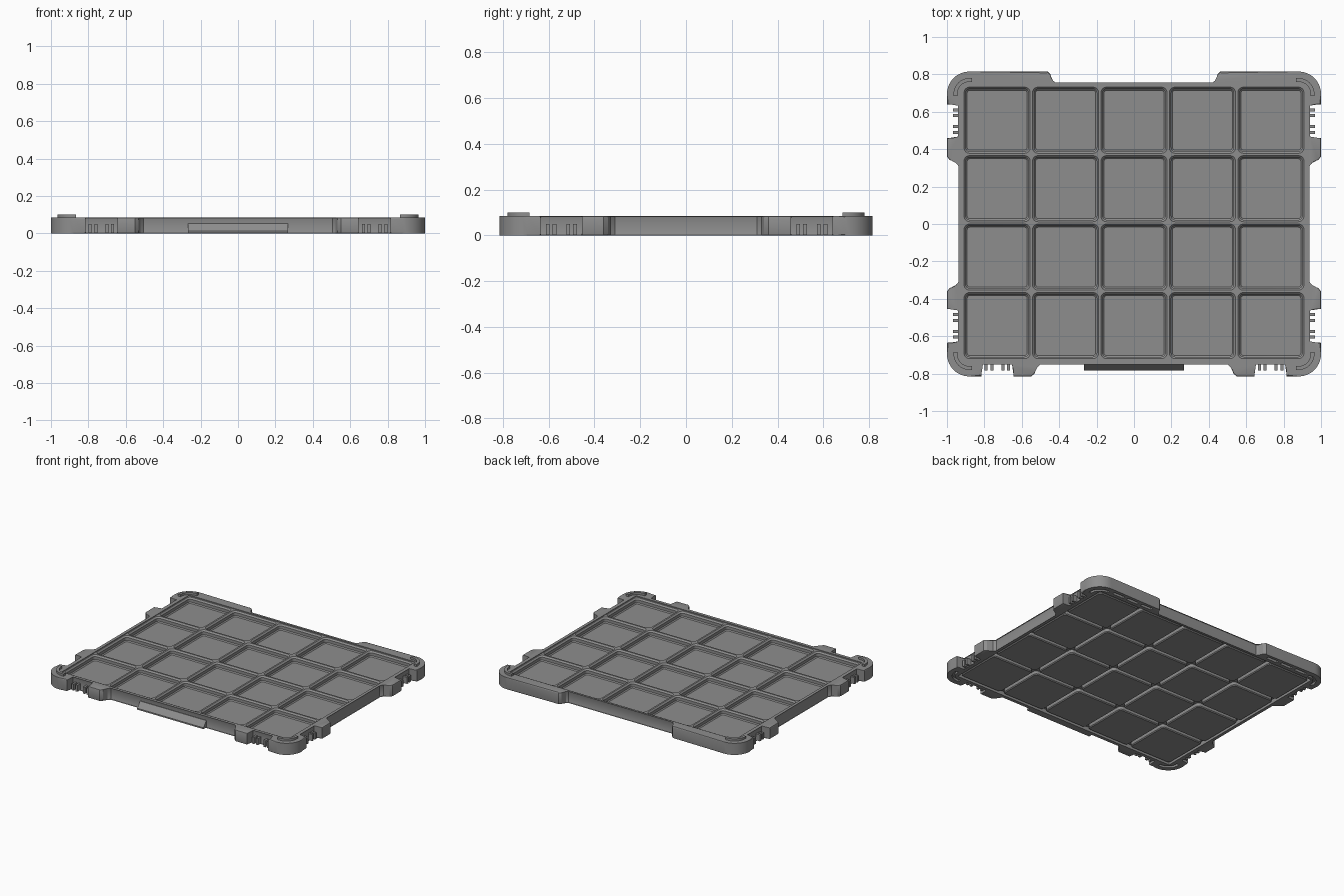
import bpy, bmesh, math

if "Cube" in bpy.data.objects:
    bpy.data.objects.remove(bpy.data.objects["Cube"])

PITCH, CY = 0.366, 0.006          # cell spacing and y centre of the cell grid
TOP = 0.085                       # rim height

grey = bpy.data.materials.new("plastic grey")
grey.diffuse_color = (0.27, 0.27, 0.27, 1)
grey.use_nodes = True
grey.node_tree.nodes["Principled BSDF"].inputs["Base Color"].default_value = grey.diffuse_color


def finish(bm, name):
    bmesh.ops.recalc_face_normals(bm, faces=bm.faces)
    me = bpy.data.meshes.new(name)
    bm.to_mesh(me)
    bm.free()
    me.materials.append(grey)
    ob = bpy.data.objects.new(name, me)
    bpy.context.collection.objects.link(ob)
    return ob


def loft(bm, rings):
    """Closed solid through rings of 3D points."""
    vs = [[bm.verts.new(p) for p in r] for r in rings]
    n = len(vs[0])
    for a, b in zip(vs, vs[1:]):
        for i in range(n):
            j = (i + 1) % n
            bm.faces.new((a[i], a[j], b[j], b[i]))
    bm.faces.new(vs[0][::-1])
    bm.faces.new(vs[-1])


def prism(bm, pts, z0, z1):
    loft(bm, [[(x, y, z) for x, y in pts] for z in (z0, z1)])


def box(bm, x0, x1, y0, y1, z0, z1):
    prism(bm, [(x0, y0), (x1, y0), (x1, y1), (x0, y1)], z0, z1)


def arc(cx, cy, r, a0, a1, n=10):
    return [(cx + r * math.cos(math.radians(a0 + (a1 - a0) * i / n)),
             cy + r * math.sin(math.radians(a0 + (a1 - a0) * i / n))) for i in range(n + 1)]


def rounded(cx, cy, h, r, n=4):
    d = h - r
    out = []
    for k, (sx, sy) in enumerate(((1, 1), (-1, 1), (-1, -1), (1, -1))):
        out += arc(cx + sx * d, cy + sy * d, r, 90 * k, 90 * k + 90, n)
    return out


def cells():
    return [((i - 2) * PITCH, CY + (j - 1.5) * PITCH) for i in range(5) for j in range(4)]


def cut(ob, cutter):
    m = ob.modifiers.new("cut", 'BOOLEAN')
    m.operation, m.solver, m.object = 'DIFFERENCE', 'EXACT', cutter
    bpy.context.view_layer.objects.active = ob
    bpy.ops.object.modifier_apply(modifier=m.name)
    bpy.data.objects.remove(cutter)


def smooth(ob):
    bpy.ops.object.select_all(action='DESELECT')
    ob.select_set(True)
    bpy.context.view_layer.objects.active = ob
    bpy.ops.object.shade_smooth_by_angle(angle=math.radians(30))


def corner_arcs(bm, z0, z1):
    # curved L-shaped band following each corner
    for sx in (1, -1):
        for sy in (1, -1):
            band = [(.965, .685)] + arc(.88, .695, .085, 0, 90) + [(.865, .78)]
            band += [(.865, .76)] + arc(.88, .695, .065, 90, 0) + [(.945, .685)]
            prism(bm, [(sx * x, sy * y) for x, y in band], z0, z1)


# tray outline: right half, then mirrored
half = [(.425, .75), (.438, .762), (.447, .80), (.462, .815)]
half += arc(.88, .695, .12, 90, 0)
half += [(1, .64), (.935, .64), (.935, .46), (1, .46), (1, .36), (.985, .342),
         (.945, .33), (.93, .31), (.93, -.31), (.945, -.33), (.985, -.342), (1, -.36),
         (1, -.455), (.935, -.455), (.935, -.635), (1, -.635)]
half += arc(.88, -.695, .12, 0, -90)
half += [(.815, -.815), (.815, -.745), (.645, -.745), (.645, -.815), (.55, -.815),
         (.532, -.80), (.522, -.762), (.505, -.745)]
outline = half + [(-x, y) for x, y in reversed(half)]

bm = bmesh.new()
prism(bm, outline, 0, TOP)
rim = [e for e in bm.edges if abs(e.verts[0].co.z - e.verts[1].co.z) < 1e-5]
bmesh.ops.bevel(bm, geom=rim, offset=.007, segments=2, profile=.5, affect='EDGES')
tray = finish(bm, "tray")

# shallow recess inside the rim
bm = bmesh.new()
box(bm, -.915, .915, CY - .736, CY + .736, .08, .2)
cut(tray, finish(bm, "recess_cutter"))

# hollow underside around the cell bases
bm = bmesh.new()
box(bm, -.914, .914, CY - .734, CY + .734, -.1, .03)
cut(tray, finish(bm, "underside_cutter"))

# stepped pockets
bm = bmesh.new()
for cx, cy in cells():
    loft(bm, [[(x, y, z) for x, y in rounded(cx, cy, h, r)] for z, h, r in
              ((.042, .160, .014), (.049, .167, .021), (.070, .167, .021), (.083, .180, .032))])
cut(tray, finish(bm, "pocket_cutter"))

# stacking grooves under the corners and slots under the back tabs
bm = bmesh.new()
corner_arcs(bm, -.05, .018)
for s in (1, -1):
    for x in (.50, .62, .74):
        a, b = sorted((s * x, s * (x + .09)))
        box(bm, a, b, .768, .79, -.05, .018)
cut(tray, finish(bm, "groove_cutter"))
smooth(tray)

# cell bases seen from below
bm = bmesh.new()
for cx, cy in cells():
    loft(bm, [[(x, y, z) for x, y in rounded(cx, cy, h, r)] for z, h, r in
              ((.002, .165, .018), (.008, .171, .024), (.036, .171, .024))])
smooth(finish(bm, "cell_bases"))

# raised stacking ridges on the corners
bm = bmesh.new()
corner_arcs(bm, TOP - .01, .101)
smooth(finish(bm, "corner_ridges"))

# latch teeth in the notches
bm = bmesh.new()
for s in (1, -1):
    for o in (-.06, -.03, .03, .06):
        for c in (.55, -.545):
            a, b = sorted((s * .93, s * .968))
            box(bm, a, b, c + o - .008, c + o + .008, .003, .05)
        x = s * (.73 + o)
        box(bm, x - .008, x + .008, -.782, -.74, .003, .05)
finish(bm, "latch_teeth")

# sloped finger lip at the front
bm = bmesh.new()
loft(bm, [[(x, -.735, .002), (x, -.782, .002), (x, -.782, .012), (x, -.745 - .004, .052), (x, -.735, .052)]
          for x in (-.268, .268)])
finish(bm, "front_lip")
